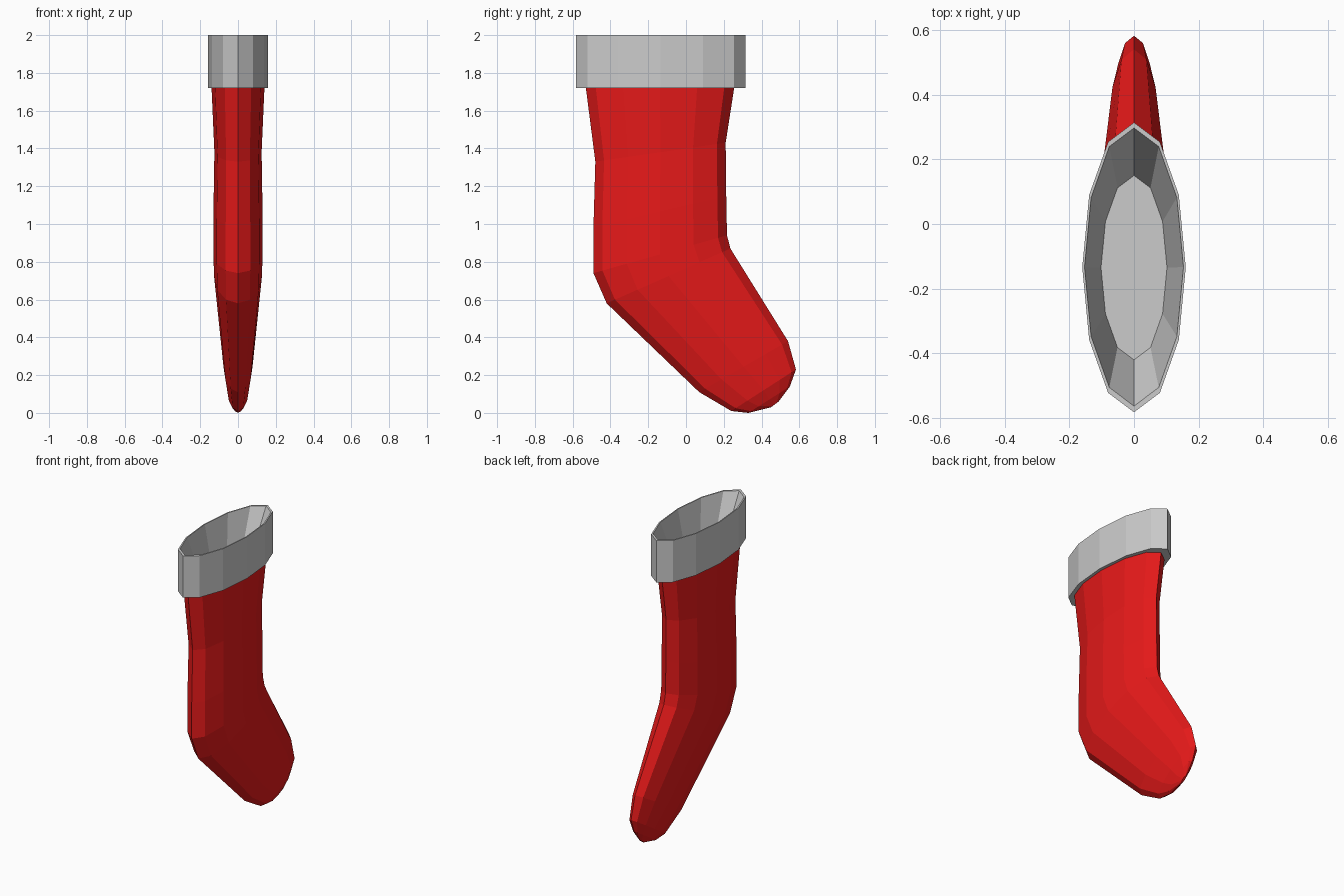
import bpy, bmesh
from math import sin, cos, pi

if "Cube" in bpy.data.objects:
    bpy.data.objects.remove(bpy.data.objects["Cube"])

SIDES = 12


def loft(name, rings, cap_start, cap_end, color=None):
    """Skin elliptical rings given as ((y,z) at one end, (y,z) at other end, half width)."""
    bm = bmesh.new()
    loops = []
    for (y0, z0), (y1, z1), rx in rings:
        loop = []
        for i in range(SIDES):
            a = 2 * pi * i / SIDES
            t = (1 + cos(a)) / 2
            loop.append(bm.verts.new((rx * sin(a), y0 + (y1 - y0) * t, z0 + (z1 - z0) * t)))
        loops.append(loop)
    for lo, hi in zip(loops, loops[1:]):
        for i in range(SIDES):
            j = (i + 1) % SIDES
            bm.faces.new((lo[i], lo[j], hi[j], hi[i]))
    if cap_start:
        bm.faces.new(loops[0])
    if cap_end:
        bm.faces.new(loops[-1])
    bmesh.ops.recalc_face_normals(bm, faces=bm.faces)
    mesh = bpy.data.meshes.new(name)
    bm.to_mesh(mesh)
    bm.free()
    obj = bpy.data.objects.new(name, mesh)
    bpy.context.collection.objects.link(obj)
    if color:
        mat = bpy.data.materials.new(name + "_color")
        mat.diffuse_color = color
        mat.use_nodes = True
        mat.node_tree.nodes["Principled BSDF"].inputs["Base Color"].default_value = mat.diffuse_color
        mesh.materials.append(mat)
    return obj


# Red sock: leg, bent heel, tapering foot and rounded toe
loft("sock", [
    ((-0.53, 1.72), (0.255, 1.72), 0.14),
    ((-0.48, 1.33), (0.21, 1.43), 0.125),
    ((-0.49, 0.98), (0.213, 1.15), 0.13),
    ((-0.49, 0.74), (0.217, 0.94), 0.13),
    ((-0.42, 0.58), (0.235, 0.87), 0.127),
    ((0.07, 0.11), (0.54, 0.38), 0.077),
    ((0.24, 0.01), (0.582, 0.23), 0.056),
    ((0.33, 0.0), (0.55, 0.14), 0.032),
    ((0.45, 0.03), (0.49, 0.06), 0.008),
], False, True, (0.8, 0.01, 0.01, 1))

# Grey cuff: underside, outer wall, thin rim and sloping inner pocket
loft("cuff", [
    ((-0.53, 1.72), (0.255, 1.72), 0.14),
    ((-0.582, 1.72), (0.314, 1.72), 0.16),
    ((-0.582, 2.0), (0.314, 2.0), 0.16),
    ((-0.563, 2.0), (0.297, 2.0), 0.153),
    ((-0.42, 1.74), (0.15, 1.74), 0.102),
], False, True)
